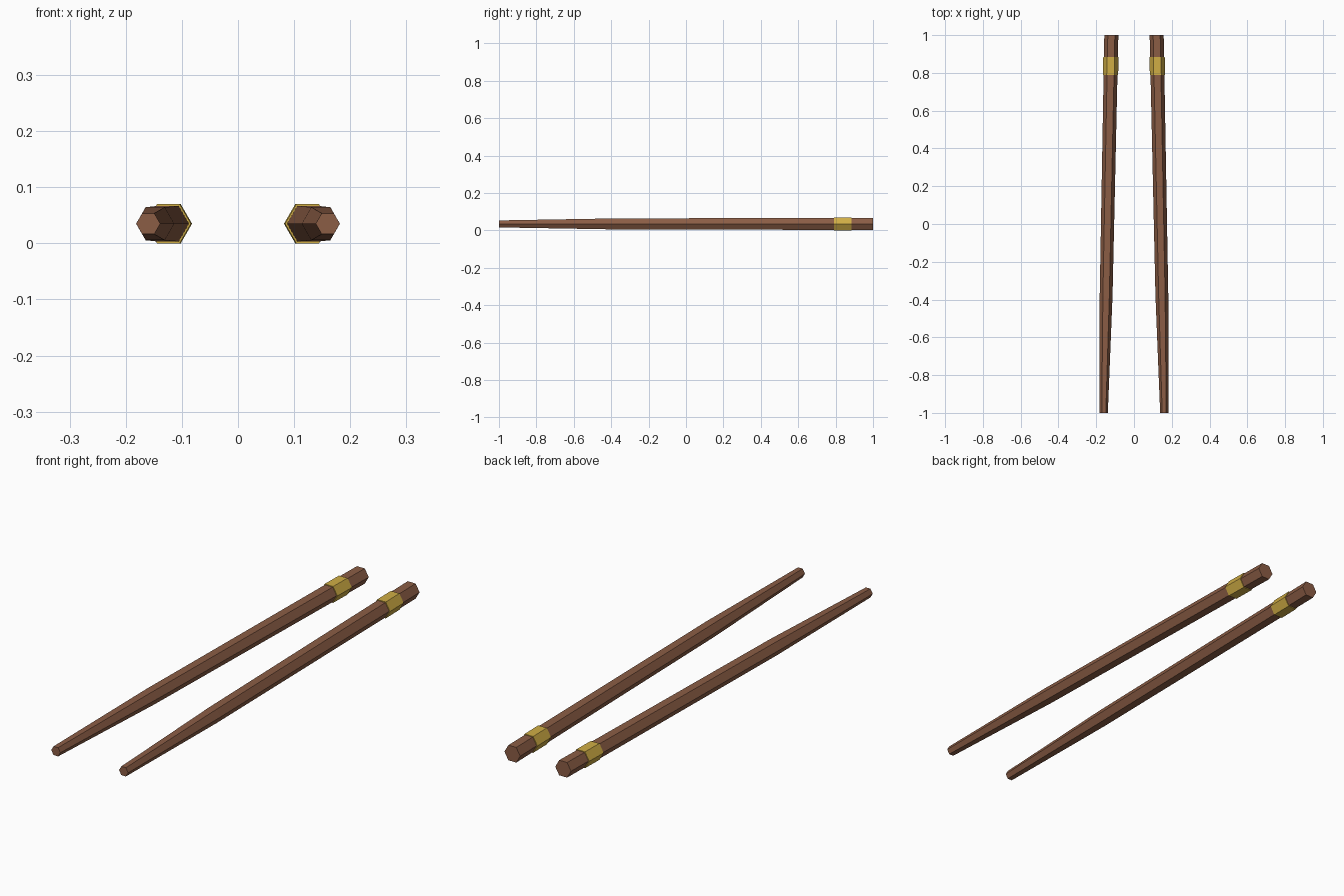
import bpy, bmesh, math

if "Cube" in bpy.data.objects:
    bpy.data.objects.remove(bpy.data.objects["Cube"])

CENTRE_Z = 0.035


def material(name, rgb):
    m = bpy.data.materials.new(name)
    m.diffuse_color = (*rgb, 1)
    m.use_nodes = True
    m.node_tree.nodes["Principled BSDF"].inputs["Base Color"].default_value = m.diffuse_color
    return m


brown = material("brown_wood", (0.26, 0.11, 0.06))
gold = material("gold", (0.63, 0.42, 0.06))


def axis_x(y):
    """Distance of the stick's axis from the middle: the tips spread apart."""
    return 0.14 - 0.02 * y


def hex_rod(name, rings, side, mat):
    """Loft a flat-topped hexagon through (y, radius) rings and cap both ends."""
    bm = bmesh.new()
    loops = []
    for y, r in rings:
        loops.append([bm.verts.new((side * axis_x(y) + r * math.cos(math.radians(60 * i)),
                                    y,
                                    CENTRE_Z + r * math.sin(math.radians(60 * i))))
                      for i in range(6)])
    for a, b in zip(loops, loops[1:]):
        for i in range(6):
            j = (i + 1) % 6
            bm.faces.new((a[i], a[j], b[j], b[i]))
    bm.faces.new(loops[0])
    bm.faces.new(loops[-1])
    bmesh.ops.recalc_face_normals(bm, faces=bm.faces)
    mesh = bpy.data.meshes.new(name)
    bm.to_mesh(mesh)
    bm.free()
    mesh.materials.append(mat)
    obj = bpy.data.objects.new(name, mesh)
    bpy.context.collection.objects.link(obj)


for label, side in (("left", -1), ("right", 1)):
    # Tapered wooden stick: narrow tip, shoulder, thick handle end
    hex_rod(label + "_stick", [(-1, 0.0215), (-0.38, 0.034), (1, 0.0372)], side, brown)
    # Raised band near the handle end
    hex_rod(label + "_band", [(0.79, 0.0404), (0.885, 0.0404)], side, gold)
